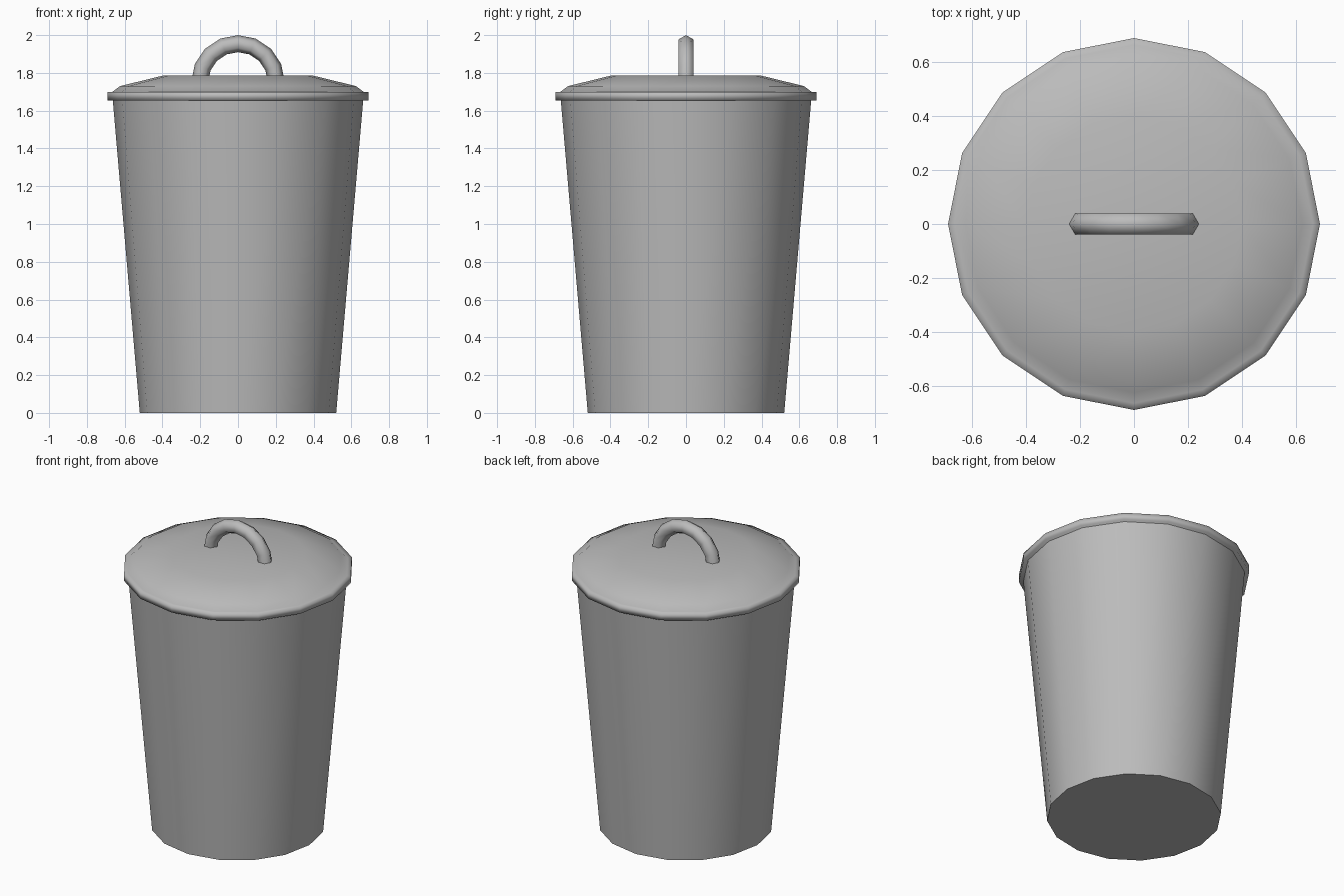
import bpy
import bmesh
from math import cos, sin, pi, radians

if "Cube" in bpy.data.objects:
    bpy.data.objects.remove(bpy.data.objects["Cube"])

SIDES = 16

# One grey metal
metal = bpy.data.materials.new("grey metal")
metal.use_nodes = True
GREY = (0.5, 0.5, 0.5, 1)
metal.diffuse_color = GREY
metal.node_tree.nodes["Principled BSDF"].inputs["Base Color"].default_value = GREY


def loft(name, rings, smooth_angle):
    """Skin a list of vertex rings and cap both ends."""
    bm = bmesh.new()
    loops = [[bm.verts.new(p) for p in ring] for ring in rings]
    for low, high in zip(loops, loops[1:]):
        n = len(low)
        for i in range(n):
            j = (i + 1) % n
            bm.faces.new((low[i], low[j], high[j], high[i]))
    bm.faces.new(loops[0][::-1])
    bm.faces.new(loops[-1])
    bmesh.ops.recalc_face_normals(bm, faces=bm.faces)
    mesh = bpy.data.meshes.new(name)
    bm.to_mesh(mesh)
    bm.free()
    mesh.materials.append(metal)
    obj = bpy.data.objects.new(name, mesh)
    bpy.context.collection.objects.link(obj)
    bpy.ops.object.select_all(action="DESELECT")
    obj.select_set(True)
    bpy.context.view_layer.objects.active = obj
    bpy.ops.object.shade_smooth_by_angle(angle=radians(smooth_angle))
    return obj


def ring(r, z):
    return [(r * cos(2 * pi * i / SIDES), r * sin(2 * pi * i / SIDES), z)
            for i in range(SIDES)]


# Tapered bin body
loft("bin_body", [ring(0.52, 0), ring(0.665, 1.68)], 40)

# Lid with an upright rim and a shallow domed top
lid_profile = [(0.69, 1.655), (0.69, 1.70), (0.665, 1.70), (0.625, 1.73), (0.40, 1.785)]
loft("lid", [ring(r, z) for r, z in lid_profile], 100)

# Arched handle: a six-sided tube swept over a half circle
ARCH, TUBE, BASE = 0.202, 0.045, 1.753
arch = []
for s in range(9):
    a = pi * s / 8
    section = []
    for k in range(6):
        t = 2 * pi * k / 6
        r = ARCH + TUBE * cos(t)
        section.append((r * cos(a), TUBE * sin(t), BASE + r * sin(a)))
    arch.append(section)
loft("lid_handle", arch, 70)
